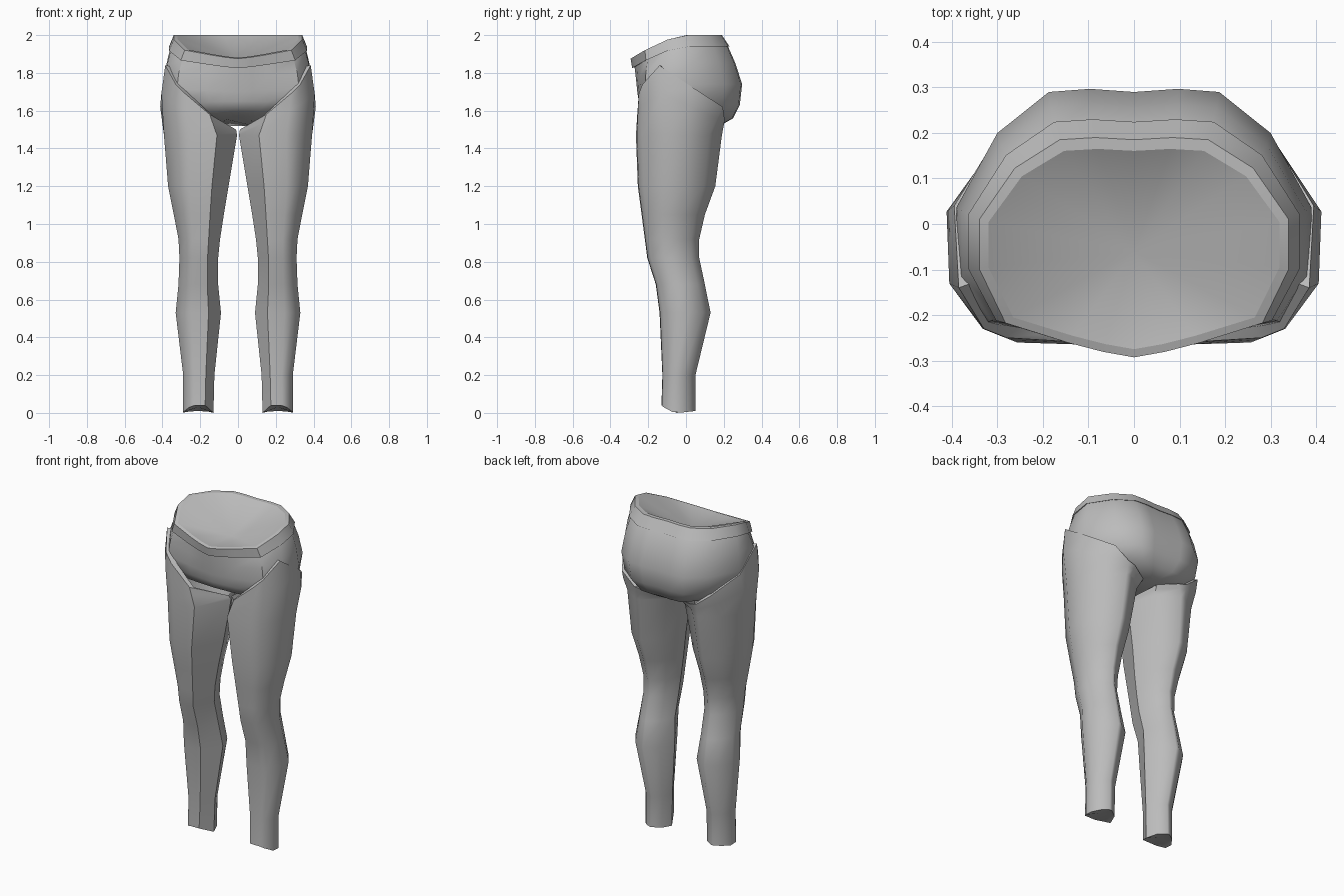
import bpy, bmesh, math

cube = bpy.data.objects.get("Cube")
if cube:
    bpy.data.objects.remove(cube, do_unlink=True)

# Single grey cloth colour
grey = bpy.data.materials.new("grey_cloth")
grey.use_nodes = True
COLOUR = (0.5, 0.5, 0.5, 1)
grey.diffuse_color = COLOUR
next(n for n in grey.node_tree.nodes
     if n.type == "BSDF_PRINCIPLED").inputs["Base Color"].default_value = COLOUR


def loft(name, rings, start_pole=None, cap_end=False):
    """Skin a list of point rings; a pole closes the first ring with a fan."""
    bm = bmesh.new()
    loops = [[bm.verts.new(p) for p in ring] for ring in rings]
    count = len(loops[0])
    for a, b in zip(loops, loops[1:]):
        for i in range(count):
            j = (i + 1) % count
            bm.faces.new((a[i], a[j], b[j], b[i]))
    if start_pole:
        pole = bm.verts.new(start_pole)
        for i in range(count):
            bm.faces.new((loops[0][(i + 1) % count], loops[0][i], pole))
    if cap_end:
        bm.faces.new(loops[-1])
    mesh = bpy.data.meshes.new(name)
    bm.to_mesh(mesh)
    bm.free()
    mesh.materials.append(grey)
    obj = bpy.data.objects.new(name, mesh)
    bpy.context.collection.objects.link(obj)
    bpy.ops.object.select_all(action="DESELECT")
    obj.select_set(True)
    bpy.context.view_layer.objects.active = obj
    bpy.ops.object.shade_smooth_by_angle(angle=math.radians(40))


# Half outline of the hips, from back centre to front centre
HIP = [(0, .98), (.25, 1), (.48, .98), (.77, .72), (1, .25), (1, -.2),
       (.83, -.69), (.42, -.87), (.2, -.95), (0, -1)]
MIDDLE = -.05


def hip_ring(width, front, back, z_front, z_back, square=1):
    """Hip outline that dips towards the front."""
    half = []
    for u, v in HIP:
        if v > 0:
            y = MIDDLE + v * (back - MIDDLE)
        else:
            y = MIDDLE - abs(v) ** square * (MIDDLE - front)
        dip = (max(0, .2 - v) / 1.2) ** 1.5
        half.append((u * width, y, z_back + (z_front - z_back) * dip))
    return half + [(-x, y, z) for x, y, z in half[-2:0:-1]]


INNER_RIM = hip_ring(.32, -.275, .165, 1.88, 2)
WAIST = hip_ring(.355, -.272, .22, 1.83, 1.945)

# Waistband: a thin strip around the top
loft("waistband", [
    INNER_RIM,
    hip_ring(.34, -.293, .19, 1.875, 2),
    hip_ring(.365, -.285, .23, 1.825, 1.94),
    WAIST,
])

# Hips and seat, with a shallow hollow on top and closed underneath
loft("hips", [
    INNER_RIM,
    WAIST,
    hip_ring(.378, -.265, .262, 1.77, 1.85, .75),
    hip_ring(.39, -.258, .297, 1.70, 1.74, .6),
    hip_ring(.37, -.25, .285, 1.65, 1.63, .6),
    hip_ring(.28, -.235, .25, 1.61, 1.56, .8),
    hip_ring(.08, -.17, .18, 1.575, 1.52),
], start_pole=(0, -.06, 1.86), cap_end=True)

# Leg cross-section, with a narrow seam strip at the back
LEG = [(-.45, -1), (.3, -.98), (.62, -.85), (1, -.35), (1, .2),
       (.6, .7), (.08, 1), (-.08, 1), (-.7, .6), (-1, -.1)]

# Height, inner x, outer x, front y, back y
LEVELS = [
    (0, .13, .29, -.13, .05),
    (.2, .125, .29, -.125, .05),
    (.53, .09, .33, -.14, .13),
    (.68, .105, .315, -.16, .1),
    (.82, .105, .31, -.205, .07),
    (.92, .095, .315, -.218, .07),
    (1.05, .075, .34, -.235, .1),
    (1.2, .05, .37, -.255, .155),
    (1.47, .005, .392, -.265, .19),
]

# Slanted upper hem, one point for each corner of the cross-section
HEM = [(.15, -.258, 1.58), (.28, -.25, 1.69), (.33, -.23, 1.74),
       (.385, -.14, 1.84), (.395, .04, 1.72), (.3, .195, 1.62),
       (.21, .205, 1.55), (.16, .2, 1.54), (.05, .14, 1.52), (.01, -.08, 1.5)]


def leg_rings():
    rings = []
    for z, inner, outer, front, back in LEVELS:
        cx, rx = (inner + outer) / 2, (outer - inner) / 2
        cy, ry = (front + back) / 2, (back - front) / 2
        rings.append([(cx + u * rx, cy + v * ry, z) for u, v in LEG])
    # Lower hem rises at the front
    rings[0] = [(x, y, .04 * v * v if v < 0 else .01 * v)
                for (x, y, z), (u, v) in zip(rings[0], LEG)]
    # Fullness of the upper thigh
    full = []
    for low, high, (u, v) in zip(rings[-1], HEM, LEG):
        x, y, z = (a + .6 * (b - a) for a, b in zip(low, high))
        full.append((x + .018 * max(0, u) ** 2, y, z))
    # The hem folds inward on to the hips
    fold = [(x * .91, y * .91, z - .005) for x, y, z in HEM]
    return rings + [full, HEM, fold]


# Legs, each closed at the ankle by a slightly hollow sole
for name, side in (("left_leg", 1), ("right_leg", -1)):
    loft(name, [[(side * x, y, z) for x, y, z in ring][::side]
                for ring in leg_rings()],
         start_pole=(side * .21, -.04, .03))
